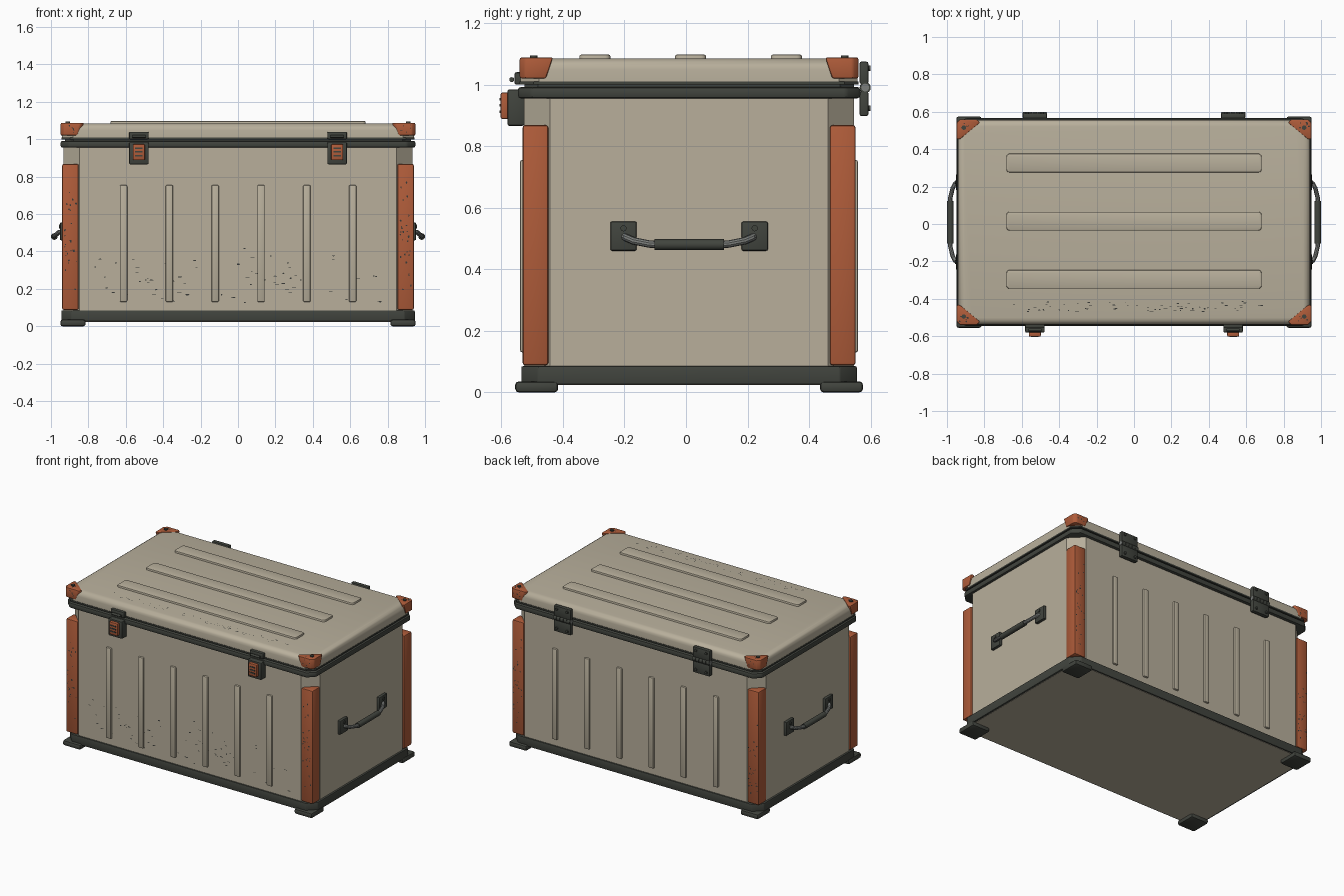
import bpy, bmesh, math, random
from mathutils import Vector, Matrix

if "Cube" in bpy.data.objects:
    bpy.data.objects.remove(bpy.data.objects["Cube"], do_unlink=True)
random.seed(7)
CY = 0.01                      # depth centre of the case
SIDES = (-1, 1)
parts = []


def material(name, rgb):
    m = bpy.data.materials.new(name)
    m.use_nodes = True
    m.diffuse_color = (*rgb, 1)
    m.node_tree.nodes["Principled BSDF"].inputs["Base Color"].default_value = (*rgb, 1)
    return m


BEIGE = material("beige paint", (0.48, 0.43, 0.33))
DARK = material("dark trim", (0.053, 0.058, 0.048))
ORANGE = material("orange guard", (0.43, 0.107, 0.042))
STEEL = material("grey steel", (0.2, 0.21, 0.2))
CHIP = material("worn chip", (0.04, 0.042, 0.038))


def finish(name, bm, mat):
    bmesh.ops.recalc_face_normals(bm, faces=bm.faces)
    mesh = bpy.data.meshes.new(name)
    bm.to_mesh(mesh)
    bm.free()
    mesh.materials.append(mat)
    ob = bpy.data.objects.new(name, mesh)
    bpy.context.collection.objects.link(ob)
    parts.append(ob)
    return ob


def loft(name, lower, upper, mat, bevel=0.0, segments=2, pick=lambda e: True):
    """Closed solid between two matching outlines, with chosen edges bevelled."""
    bm = bmesh.new()
    a = [bm.verts.new(p) for p in lower]
    b = [bm.verts.new(p) for p in upper]
    n = len(a)
    bm.faces.new(a[::-1])
    bm.faces.new(b)
    for i in range(n):
        j = (i + 1) % n
        bm.faces.new((a[i], a[j], b[j], b[i]))
    if bevel:
        bmesh.ops.bevel(bm, geom=[e for e in bm.edges if pick(e)], offset=bevel,
                        segments=segments, profile=0.5, affect='EDGES')
    return finish(name, bm, mat)


def box(name, x, y, z, mat, bevel=0.0, segments=2, pick=lambda e: True):
    """Box from three (low, high) ranges."""
    ring = [(x[0], y[0]), (x[1], y[0]), (x[1], y[1]), (x[0], y[1])]
    return loft(name, [(*p, z[0]) for p in ring], [(*p, z[1]) for p in ring],
                mat, bevel, segments, pick)


def octagon(hx, hy, c, z):
    ring = [(hx, hy - c), (hx - c, hy), (c - hx, hy), (-hx, hy - c),
            (-hx, c - hy), (c - hx, -hy), (hx - c, -hy), (hx, c - hy)]
    return [(px, py + CY, z) for px, py in ring]


def slab(name, hx, hy, c, z0, z1, mat, bevel=0.0, segments=2, pick=lambda e: True):
    return loft(name, octagon(hx, hy, c, z0), octagon(hx, hy, c, z1),
                mat, bevel, segments, pick)


def cylinder(name, at, radius, depth, axis, mat, sides=12):
    bm = bmesh.new()
    turn = Vector((0, 0, 1)).rotation_difference(Vector(axis)).to_matrix().to_4x4()
    bmesh.ops.create_cone(bm, cap_ends=True, segments=sides, radius1=radius, radius2=radius,
                          depth=depth, matrix=Matrix.Translation(at) @ turn)
    return finish(name, bm, mat)


def span(a, b):
    return (min(a, b), max(a, b))


def chips(name, count, origin, u, v, size):
    """Flat ragged paint chips scattered over the patch origin + u, v."""
    bm = bmesh.new()
    u, v, origin = Vector(u), Vector(v), Vector(origin)
    for _ in range(count):
        mid = origin + u * random.random() + v * random.betavariate(1.6, 2.2)
        w, h = (s * random.uniform(0.35, 1) for s in size)
        ring = []
        for k in range(6):
            a = k * math.tau / 6
            r = random.uniform(0.6, 1.0)
            ring.append(bm.verts.new(mid + u.normalized() * w * r * math.cos(a)
                                     + v.normalized() * h * r * math.sin(a)))
        bm.faces.new(ring)
    ob = finish(name, bm, CHIP)
    want = u.cross(v)
    for p in ob.data.polygons:
        if p.normal.dot(want) < 0:
            p.flip()


# Body, base frame, rim and seal
slab("body", 0.932, 0.536, 0.085, 0.024, 0.96, BEIGE)
slab("base_frame", 0.945, 0.545, 0.055, 0.026, 0.085, DARK, 0.005)
slab("rim", 0.948, 0.556, 0.045, 0.955, 0.992, DARK, 0.01)
slab("seal", 0.925, 0.535, 0.045, 0.985, 1.005, DARK)
slab("lid_edge", 0.944, 0.55, 0.045, 1.0, 1.01, DARK)

# Lid with softened top edge and raised strips
slab("lid", 0.942, 0.547, 0.06, 1.006, 1.084, BEIGE, 0.036, 4,
     lambda e: min(v.co.z for v in e.verts) > 1.05)
for i in SIDES + (0,):
    y = CY + 0.005 + 0.311 * i
    strip = box("lid_strip", (-0.682, 0.682), (y - 0.05, y + 0.05), (1.07, 1.097), BEIGE, 0.016, 3,
                lambda e: abs(e.verts[0].co.z - e.verts[1].co.z) > 0.01)
    bm = bmesh.new()
    bm.from_mesh(strip.data)
    top = [e for e in bm.edges if all(v.co.z > 1.09 for v in e.verts)]
    bmesh.ops.bevel(bm, geom=top, offset=0.005, segments=2, profile=0.5, affect='EDGES')
    bm.to_mesh(strip.data)
    bm.free()

# Front and back ribs
for s in SIDES:
    for i in range(6):
        x = -0.612 + 0.245 * i
        box("wall_rib", (x - 0.02, x + 0.02), span(CY + s * 0.52, CY + s * 0.549),
            (0.13, 0.755), BEIGE, 0.007)

# Corner parts
for sx in SIDES:
    for sy in SIDES:
        def out(x, y, z):
            return (sx * x, CY + sy * y, z)

        box("corner_guard", span(sx * 0.852, sx * 0.94), span(CY + sy * 0.457, CY + sy * 0.541),
            (0.088, 0.868), ORANGE, 0.009)
        box("foot", span(sx * 0.815, sx * 0.95), span(CY + sy * 0.425, CY + sy * 0.565),
            (0, 0.036), DARK, 0.012)

        def cap_ring(r, z):
            return [out(x, y, z) for x, y in
                    ((0.948 - r, 0.55), (0.93, 0.55), (0.948, 0.532), (0.948, 0.55 - r),
                     (0.93, 0.55 - r), (0.93 - r, 0.532))]

        loft("lid_corner", cap_ring(0.085, 1.02), cap_ring(0.108, 1.088), ORANGE, 0.006)
        cylinder("lid_corner_rivet", out(0.91, 0.505, 1.089), 0.012, 0.012, (0, 0, 1), DARK)
        chips("lid_corner_chips", 7, out(0.88, 0.5, 1.0888), (0.055 * sx, 0, 0),
              (0, 0.04 * sy, 0), (0.008, 0.006))
        chips("lid_corner_side_chips", 6, out(0.87, 0.5512, 1.035), (0.06 * sx, 0, 0),
              (0, 0, 0.045), (0.006, 0.006))
        chips("guard_chips", 26, out(0.862, 0.5418, 0.14), (0.068 * sx, 0, 0),
              (0, 0, 0.66), (0.008, 0.009))

# Worn paint on the front wall and lid
chips("front_chips", 75, (-0.77, CY - 0.5372, 0.12), (1.54, 0, 0), (0, 0, 0.31), (0.016, 0.005))
chips("lid_chips", 60, (-0.66, -0.475, 1.0852), (1.38, 0, 0), (0, 0.07, 0), (0.014, 0.004))

# Latches and hinges
for s in SIDES:
    x = 0.53 * s
    box("latch_base", (x - 0.052, x + 0.052), (-0.58, -0.525), (0.866, 0.984), DARK, 0.006)
    box("latch_lever", (x - 0.032, x + 0.032), (-0.602, -0.575), (0.888, 0.974), ORANGE, 0.006)
    for k in range(3):
        z = 0.912 + 0.02 * k
        box("latch_slot", (x - 0.02, x + 0.02), (-0.605, -0.598), (z - 0.004, z + 0.004), DARK)
    box("latch_catch", (x - 0.052, x + 0.052), (-0.557, -0.525), (1.0, 1.04), DARK, 0.006)
    cylinder("latch_pin", (x, -0.566, 1.016), 0.008, 0.07, (1, 0, 0), DARK)
    for z in ((0.898, 0.978), (1.002, 1.074)):
        box("hinge_leaf", (x - 0.064, x + 0.064), (0.564, 0.592), z, DARK, 0.005)
        for k in SIDES:
            cylinder("hinge_screw", (x + 0.04 * k, 0.594, sum(z) / 2 + (z[0] - 0.95) * 0.3),
                     0.009, 0.012, (0, 1, 0), DARK)
    for k in range(5):
        cylinder("hinge_knuckle", (x - 0.052 + 0.026 * k, 0.582, 0.99), 0.018, 0.023,
                 (1, 0, 0), DARK, 16)
    cylinder("hinge_pin", (x, 0.582, 0.99), 0.013, 0.132, (1, 0, 0), STEEL)

# Carry handles
for s in SIDES:
    for t in SIDES:
        y = CY + t * 0.213
        box("handle_plate", span(s * 0.928, s * 0.952), (y - 0.043, y + 0.043), (0.46, 0.555),
            DARK, 0.006)
        cylinder("handle_screw", (s * 0.953, y, 0.533), 0.01, 0.008, (1, 0, 0), DARK)
    curve = bpy.data.curves.new("handle_rod", 'CURVE')
    curve.dimensions = '3D'
    curve.bevel_depth = 0.012
    curve.bevel_resolution = 3
    curve.use_fill_caps = True
    half = [(0.94, 0.212, 0.507), (0.958, 0.205, 0.503), (0.97, 0.18, 0.492),
            (0.982, 0.13, 0.482), (0.984, 0.1, 0.48)]
    path = [(x, -y, z) for x, y, z in half] + half[::-1]
    line = curve.splines.new('POLY')
    line.points.add(len(path) - 1)
    for p, (x, y, z) in zip(line.points, path):
        p.co = (s * x, y + CY, z, 1)
    temp = bpy.data.objects.new("handle_rod_path", curve)
    bpy.context.collection.objects.link(temp)
    rod_mesh = bpy.data.meshes.new_from_object(temp.evaluated_get(bpy.context.evaluated_depsgraph_get()))
    bpy.data.objects.remove(temp, do_unlink=True)
    rod_mesh.materials.clear()
    rod_mesh.materials.append(STEEL)
    rod = bpy.data.objects.new("handle_rod", rod_mesh)
    bpy.context.collection.objects.link(rod)
    parts.append(rod)
    grip = cylinder("handle_grip", (s * 0.982, CY, 0.48), 0.018, 0.226, (0, 1, 0), DARK, 16)

# Smooth rounded areas, keep hard edges
for ob in bpy.context.view_layer.objects:
    ob.select_set(ob in parts)
bpy.context.view_layer.objects.active = parts[0]
bpy.ops.object.shade_smooth_by_angle(angle=math.radians(35))
